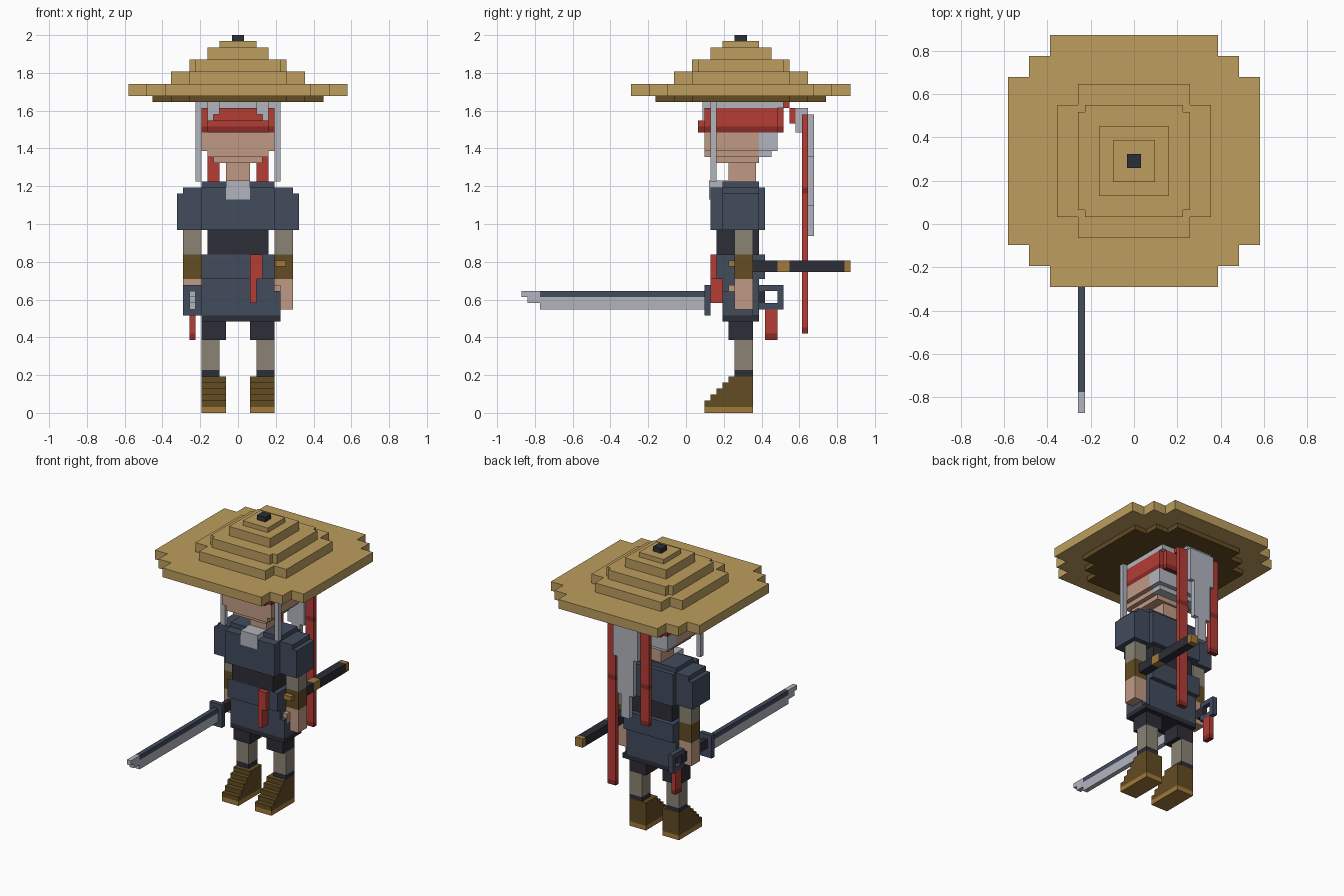
import bpy
import bmesh
from mathutils import Matrix, Vector

UNIT = 2 / 62      # edge of one voxel
MID_Y = 9          # depth of the body axis, in voxels

default_cube = bpy.data.objects.get("Cube")
if default_cube:
    bpy.data.objects.remove(default_cube, do_unlink=True)


def linear(channel):
    return channel / 12.92 if channel <= 0.04045 else ((channel + 0.055) / 1.055) ** 2.4


def make_material(name, hex_code):
    values = [linear(byte / 255) for byte in bytes.fromhex(hex_code)]
    colour = (*values, 1)
    material = bpy.data.materials.new(name)
    material.use_nodes = True
    material.diffuse_color = colour
    shader = next(n for n in material.node_tree.nodes if n.type == "BSDF_PRINCIPLED")
    shader.inputs["Base Color"].default_value = colour
    return material


straw = make_material("straw", "bd9e5e")
red = make_material("red cloth", "b53c35")
dark_red = make_material("dark red cloth", "872b27")
silver = make_material("silver grey", "b2b5bf")
skin = make_material("skin", "c09a84")
navy = make_material("navy cloth", "424c5d")
charcoal = make_material("charcoal", "2d2d37")
greige = make_material("greige cloth", "8a8474")
brown = make_material("brown leather", "624c22")
gold = make_material("dull gold", "a17a3a")


def add_box(bm, x, y, z):
    """Add a box from three (low, high) spans in voxels."""
    low, high = (Vector(corner) * UNIT for corner in zip(x, y, z))
    place = Matrix.Translation((low + high) / 2) @ Matrix.Diagonal((*(high - low), 1))
    bmesh.ops.create_cube(bm, size=1, matrix=place)


def part(name, material, *boxes):
    """Make one object of one colour from a few boxes."""
    bm = bmesh.new()
    for box in boxes:
        add_box(bm, *box)
    mesh = bpy.data.meshes.new(name)
    bm.to_mesh(mesh)
    bm.free()
    mesh.materials.append(material)
    obj = bpy.data.objects.new(name, mesh)
    bpy.context.collection.objects.link(obj)
    return obj


def wide(half):
    """Span centred on the body's middle plane."""
    return (-half, half)


def deep(half):
    """Depth span centred on the body axis."""
    return (MID_Y - half, MID_Y + half)


def pair(name, material, *boxes):
    """Make a left part and its mirrored right part."""
    part("left_" + name, material, *boxes)
    mirrored = [((-x[1], -x[0]), y, z) for x, y, z in boxes]
    part("right_" + name, material, *mirrored)


def hat_layer(name, material, z, *corners):
    """Make a stepped disc: each corner is a (half width, half depth) pair."""
    part(name, material, *[(wide(a), deep(b), z) for a, b in corners])


# Straw hat: stepped brim and crown
hat_layer("hat_lining", brown, (51, 52), (8, 14), (11, 11), (14, 8))
hat_layer("hat_brim", straw, (52, 54), (12, 18), (15, 15), (18, 12))
hat_layer("hat_lower_crown", straw, (54, 56), (8, 11), (11, 8))
hat_layer("hat_middle_crown", straw, (56, 58), (7, 8), (8, 7))
hat_layer("hat_upper_crown", straw, (58, 60), (5, 5))
hat_layer("hat_top_crown", straw, (60, 61), (3, 3))
hat_layer("hat_knob", charcoal, (61, 62), (1, 1))

# Head, with a tapered jaw
part("face", skin, (wide(6), (3, 12), (43, 46)))
part("jaw", skin,
     (wide(5), (3, 12), (42, 43)),
     (wide(4), (4, 12), (41, 42)))
part("neck", skin, (wide(2), (7, 11.5), (38, 41)))

# Headband with a darker lower edge
for name, material, z, front_z in (
        ("headband", red, (47, 50), (47, 48)),
        ("headband_edge", dark_red, (46, 47), (46, 47))):
    part(name, material,
         (wide(6), (3, 15), z),
         (wide(5), (15, 16), z),
         (wide(5), (2, 3), front_z))

# Hair: crown, back, bangs, side strands and tail
part("hair_crown", silver, (wide(6), (4, 16), (50, 51)))
part("hair_back", silver,
     (wide(6), (12, 15), (43, 46)),
     (wide(5), (12, 14), (42, 43)))
pair("bang", silver,
     ((3, 5), (2.7, 4), (49, 51)),
     ((4, 5), (2.7, 4), (48, 49)))
pair("side_strand", silver, ((6, 7), (4, 5), (38, 51)))
part("hair_tail", silver,
     (wide(3), (18, 20), (46, 50)),
     (wide(3), (20, 21), (42, 49)),
     (wide(2), (20, 21), (34, 42)),
     (wide(1), (20, 21), (29, 34)))
part("hair_tie", red,
     (wide(3), (16, 17), (50, 51)),
     (wide(3), (17, 18), (47.5, 50)))

# Two hanging ribbons with dark bands, the left one longer
for side, x, bottom in (("left", (3, 5), 13), ("right", (-5, -3), 28)):
    part(side + "_ribbon", red,
         (x, (19, 20), (bottom + 1, 36)),
         (x, (19, 20), (37, 49)))
    part(side + "_ribbon_bands", dark_red,
         (x, (19, 20), (bottom, bottom + 1)),
         (x, (19, 20), (36, 37)))

# Tunic, sash and skirt
part("chest", navy, (wide(6), (4, 13), (30, 37)))
part("collar", navy, (wide(6), (6, 12), (37, 38)))
part("scarf", silver, (wide(2), (3.8, 7), (35, 38.1)))
part("waist", charcoal, (wide(5), (5, 12), (26, 30)))
part("skirt", navy,
     (wide(6), (5, 13), (22, 26)),
     (wide(6), (6, 12), (16, 22)))
part("skirt_flap", navy, ((6, 7), (6, 11), (16, 20)))
part("skirt_hem", charcoal, ((-6, 7), (6, 12), (15, 16)))
part("sash_end", red,
     ((2, 4), (4, 5), (22, 26)),
     ((2, 3), (4, 6), (18, 22)))

# Arms with bracers and hands
pair("sleeve", navy,
     ((6, 10), (6, 12), (30, 36)),
     ((6, 9), (6, 12), (36, 37)))
pair("upper_arm", greige, ((6, 9), (8, 11), (26, 30)))
pair("bracer", brown, ((6, 9), (8, 11), (22, 26)))
pair("hand", skin, ((6, 9), (8, 11), (17, 22)))
part("left_thumb", skin, ((6, 7), (7, 8), (19, 21)))

# Legs and stepped boots
pair("shorts_leg", charcoal, ((2, 6), (7, 11), (12, 15)))
pair("shin", greige, ((3, 6), (8, 11), (7, 12)))
pair("anklet", charcoal, ((3, 6), (8, 11), (6, 7)))
steps = [((2, 6), (3 + i, 11), (1 + i, 2 + i)) for i in range(3)]
pair("boot", brown, *steps, ((2, 6), (6, 11), (4, 5)), ((2, 6), (7, 11), (5, 6)))
pair("sole", gold, ((2, 6), (3, 11), (0, 1)))

# Sword in the right hand, pointing forward
thin = (-8, -7)
part("sword_blade", silver,
     (thin, (-24, 3), (17, 19)),
     (thin, (-26, -24), (18, 20)),
     (thin, (-27, -26), (19, 20)))
part("sword_spine", navy, (thin, (-24, 3), (19, 20)))
part("sword_guard", navy, ((-9, -6), (3, 4), (16, 21)), (thin, (3, 4), (16, 21)))
part("sword_grip", charcoal, (thin, (4, 13), (18, 20)))
part("pommel_ring", navy,
     (thin, (12, 16), (17, 18)),
     (thin, (12, 16), (20, 21)),
     (thin, (15, 16), (18, 20)))
part("sword_tassel", red, (thin, (13, 15), (13, 17)))
part("tassel_end", dark_red, (thin, (13, 15), (12, 13)))

# Scabbard at the left hip, pointing back
across, height = (6.1, 7.9), (23.1, 25)
part("scabbard", charcoal, (across, (8, 15), height), (across, (17, 26), height))
part("scabbard_fittings", gold, (across, (15, 17), height), (across, (26, 27), height))
part("scabbard_mouth", gold, (across, (7, 8), (24, 25)))
